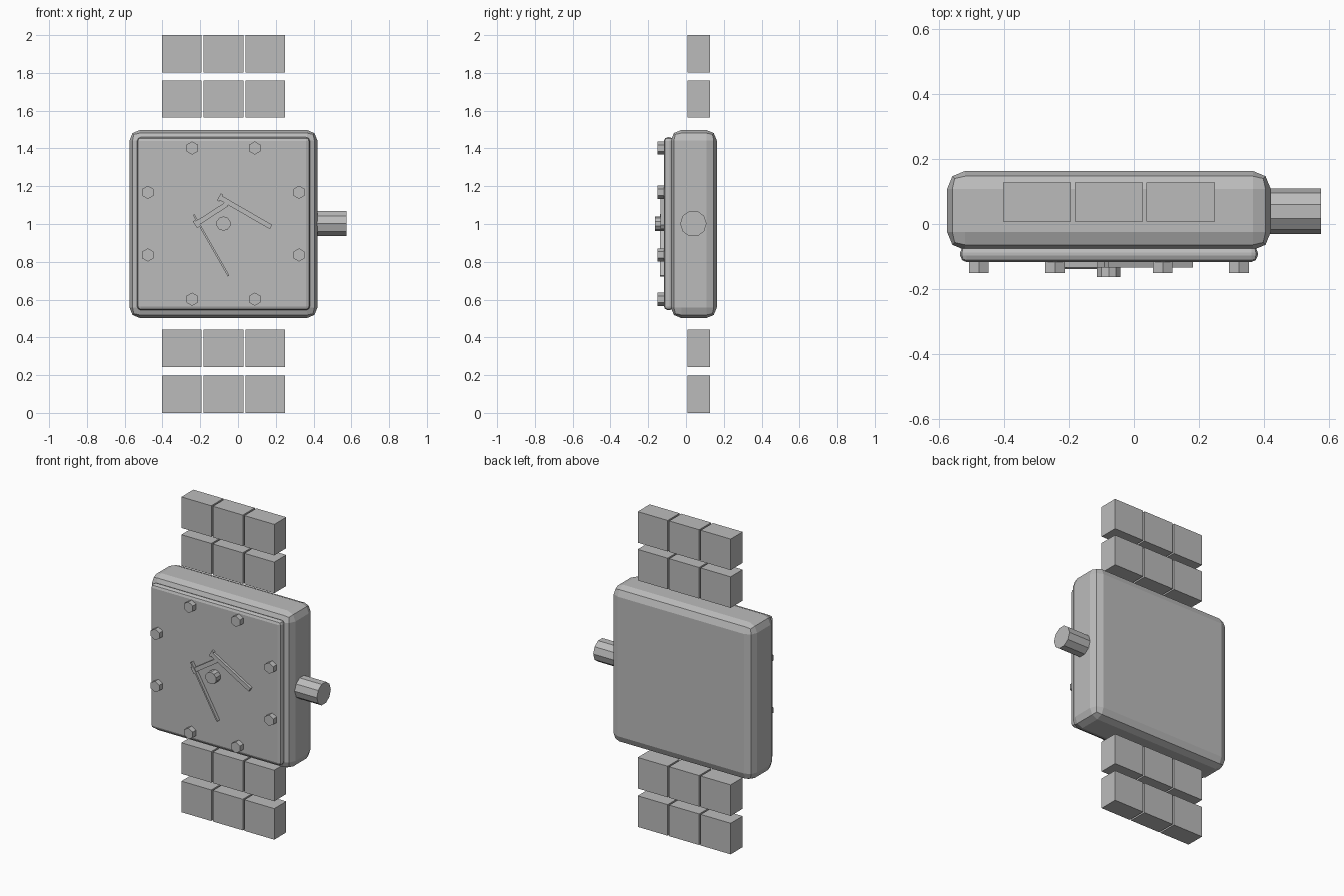
import bpy, bmesh, math
from mathutils import Matrix, Vector

cube = bpy.data.objects.get("Cube")
if cube:
    bpy.data.objects.remove(cube, do_unlink=True)

CX, CZ = -0.077, 1.0      # centre of the watch face
DIAL_Y = -0.117           # front surface of the dial

metal = bpy.data.materials.new("grey_metal")
metal.use_nodes = True
GREY = (0.5, 0.5, 0.5, 1)
metal.diffuse_color = GREY
metal.node_tree.nodes["Principled BSDF"].inputs["Base Color"].default_value = GREY


def finish(name, bm, matrix):
    mesh = bpy.data.meshes.new(name)
    bm.to_mesh(mesh)
    bm.free()
    mesh.materials.append(metal)
    obj = bpy.data.objects.new(name, mesh)
    obj.matrix_world = matrix
    bpy.context.collection.objects.link(obj)
    return obj


def box(name, centre, size, bevel=0, turn=0):
    bm = bmesh.new()
    bmesh.ops.create_cube(bm, size=1)
    bmesh.ops.scale(bm, vec=size, verts=bm.verts)
    if bevel:
        bmesh.ops.bevel(bm, geom=bm.edges[:], offset=bevel, segments=2,
                        profile=0.5, affect='EDGES')
    return finish(name, bm, Matrix.Translation(centre) @ Matrix.Rotation(turn, 4, 'Y'))


def cylinder(name, centre, radius, length, sides, axis):
    bm = bmesh.new()
    bmesh.ops.create_cone(bm, cap_ends=True, segments=sides, radius1=radius,
                          radius2=radius, depth=length)
    return finish(name, bm, Matrix.Translation(centre)
                  @ Matrix.Rotation(math.pi / 2, 4, axis))


def hand(name, start, end, width, front, cap=0):
    a, b = Vector(start), Vector(end)
    d = b - a
    turn = math.atan2(-d.y, d.x)
    depth = DIAL_Y - front
    y = DIAL_Y - depth / 2
    mid = (a + b) / 2
    box(name, (mid.x, y, mid.y), (d.length, depth, width), turn=turn)
    if cap:
        box(name + "_end", (a.x, y, a.y), (0.014, depth, cap), turn=turn)


# Case and raised dial plate
box("case", (CX, 0.0415, CZ), (0.995, 0.243, 0.995), 0.055)
box("dial_plate", (CX, -0.092, CZ + 0.002), (0.915, 0.05, 0.915), 0.02)

# Winding crown on the side
cylinder("crown", (0.487, 0.039, CZ + 0.002), 0.07, 0.176, 10, 'Y')

# Hexagonal studs in a ring
for i in range(8):
    a = math.radians(22.5 + 45 * i)
    cylinder(f"stud_{i + 1}", (CX + 0.433 * math.cos(a), -0.13, CZ + 0.002 + 0.433 * math.sin(a)),
             0.035, 0.042, 6, 'X')

# Centre hub and loose hands
cylinder("hub", (CX, -0.138, CZ + 0.002), 0.038, 0.05, 10, 'X')
hand("minute_hand", (-0.095, 1.14), (0.175, 0.984), 0.026, -0.134, 0.042)
hand("hour_hand", (-0.222, 1.0), (-0.058, 1.106), 0.026, -0.134, 0.042)
hand("second_hand", (-0.235, 1.05), (-0.05, 0.725), 0.01, -0.138)

# Bracelet links above and below the case
for row, z in enumerate((0.0985, 0.342, 1.662, 1.9015)):
    for col in (-1, 0, 1):
        box(f"link_{row + 1}_{col + 2}", (CX + 0.221 * col, 0.068, z), (0.21, 0.12, 0.197))
